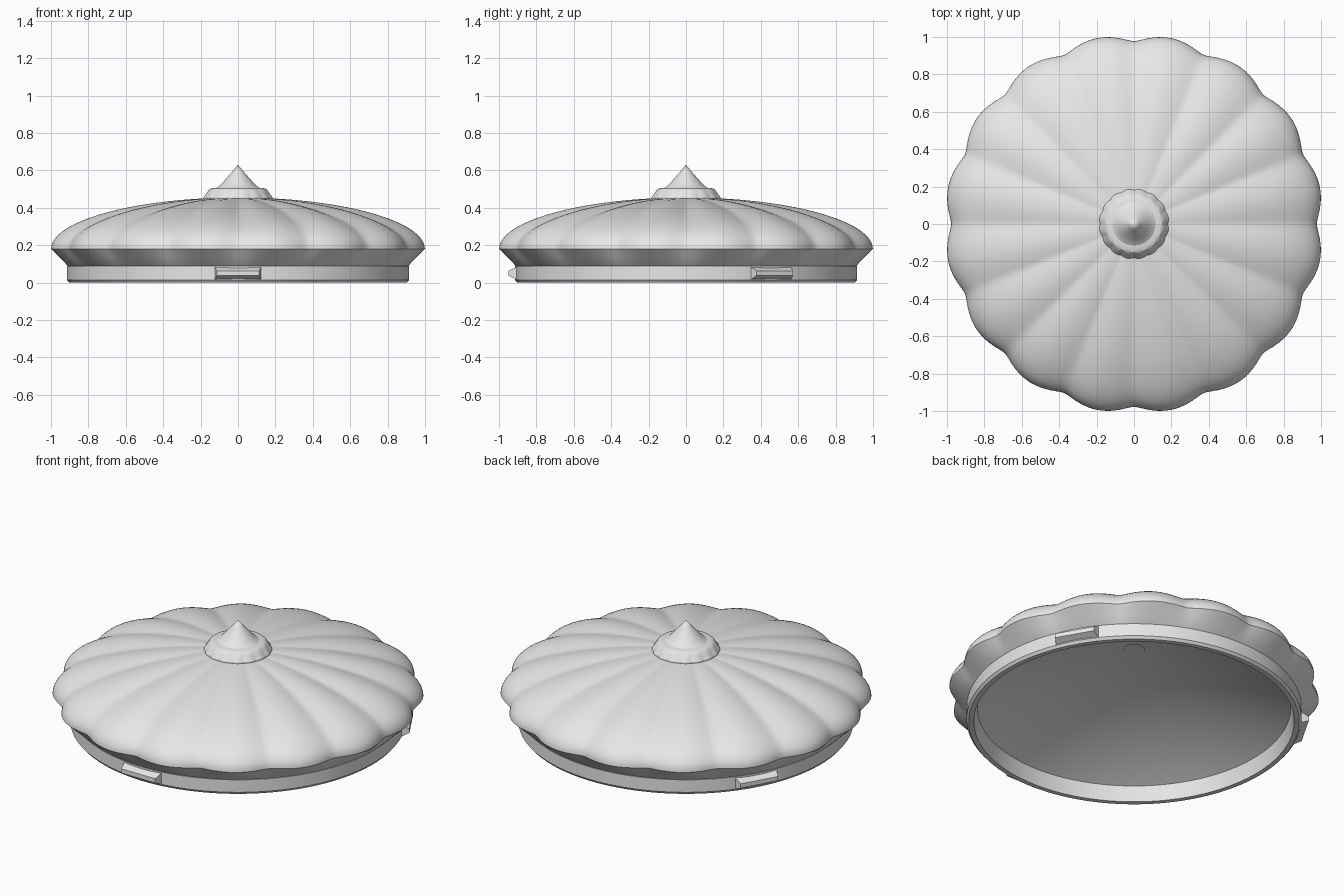
import bpy, bmesh
from math import sin, cos, pi, sqrt, radians
from mathutils import Matrix

SEGMENTS = 256
LOBES = 16

cube = bpy.data.objects.get("Cube")
if cube:
    bpy.data.objects.remove(cube, do_unlink=True)

grey = bpy.data.materials.new("plain_grey")
grey.use_nodes = True
colour = (0.8, 0.8, 0.8, 1)
grey.diffuse_color = colour
grey.node_tree.nodes["Principled BSDF"].inputs["Base Color"].default_value = colour


def finish(name, bm, smooth=True):
    """Turn a bmesh into a shaded object."""
    mesh = bpy.data.meshes.new(name)
    bm.to_mesh(mesh)
    bm.free()
    mesh.materials.append(grey)
    obj = bpy.data.objects.new(name, mesh)
    bpy.context.collection.objects.link(obj)
    if smooth:
        bpy.ops.object.select_all(action="DESELECT")
        obj.select_set(True)
        bpy.context.view_layer.objects.active = obj
        bpy.ops.object.shade_smooth_by_angle(angle=radians(25))
    return obj


def lobe(angle):
    """Rounded scallop: about 0 in the grooves, 1 on the crowns."""
    s = sin(angle * LOBES / 2)
    return (sqrt(s * s + 0.02) - 0.14) / 0.87


def lathe(name, profile, closed=False):
    """Spin (radius, z, groove depth, groove drop) rows round the z axis.
    Rows run bottom to top on outward faces."""
    bm = bmesh.new()
    rings = []
    for row in profile:
        r, z, depth, drop = (tuple(row) + (0, 0))[:4]
        if r == 0:
            rings.append([bm.verts.new((0, 0, z))] * SEGMENTS)
            continue
        ring = []
        for i in range(SEGMENTS):
            a = 2 * pi * i / SEGMENTS
            groove = 1 - lobe(a)
            rr = r - depth * groove
            ring.append(bm.verts.new((rr * cos(a), rr * sin(a), z - drop * groove)))
        rings.append(ring)
    pairs = list(zip(rings, rings[1:]))
    if closed:
        pairs.append((rings[-1], rings[0]))
    for low, high in pairs:
        for i in range(SEGMENTS):
            j = (i + 1) % SEGMENTS
            corners = list(dict.fromkeys((low[i], low[j], high[j], high[i])))
            bm.faces.new(corners)
    return finish(name, bm)


# Scalloped dome, with the flared underside of its rim
CROWN, GROOVE = 1.013, 0.036
STEPS = 28
dome = [(0.905, 0.085), (0.918, 0.095, 0.002),
        (0.965, 0.137, GROOVE * 0.5), (CROWN, 0.18, GROOVE)]
for k in range(1, STEPS):
    t = pi / 2 * (1 - k / STEPS)
    dome.append((CROWN * sin(t), 0.18 + 0.275 * cos(t),
                 GROOVE * sin(t), 0.012 * sin(2 * t) ** 2))
lathe("scalloped_dome", dome)

# Seating ring with chamfered lip and tapered inner wall
lathe("seating_ring", [(0.875, 0), (0.903, 0), (0.915, 0.015),
                       (0.915, 0.09), (0.856, 0.09)], closed=True)

# Conical hollow, facing downward
lathe("inner_cone", [(0, 0.485), (0.858, 0.088)])

# Collar at the crown
lathe("crown_collar", [(0.188, 0.44, 0.006), (0.186, 0.457, 0.006),
                       (0.172, 0.475, 0.004), (0.162, 0.49, 0.002),
                       (0.15, 0.501), (0.135, 0.506), (0.1, 0.508)])

# Pointed finial with a slightly concave flank
lathe("finial_point", [(0.125, 0.5), (0.115, 0.507), (0.104, 0.514),
                       (0.085, 0.531), (0.06, 0.56), (0.03, 0.594), (0, 0.63)])

# Three bevelled locking tabs, evenly spaced round the ring
for number, angle in enumerate((0, 120, 240), 1):
    bm = bmesh.new()
    bmesh.ops.create_cube(bm, size=1)
    for v in bm.verts:
        outer = v.co.y < 0
        v.co.x *= 0.226 if outer else 0.252
        v.co.z = 0.05 + v.co.z * (0.026 if outer else 0.076)
        v.co.y = -0.95 if outer else -0.895
    bm.transform(Matrix.Rotation(radians(angle), 4, "Z"))
    finish("locking_tab_%d" % number, bm, smooth=False)
